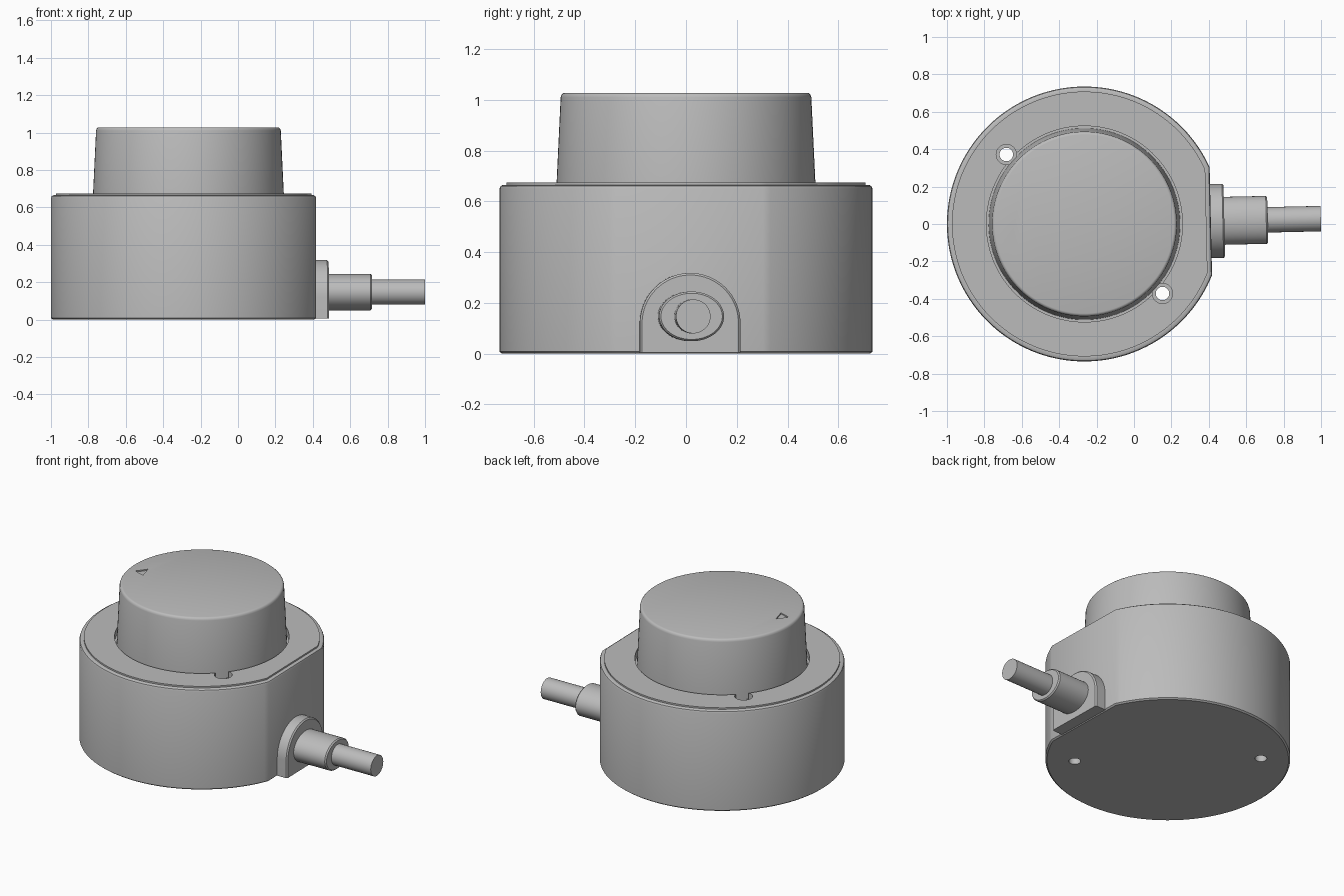
import bpy, bmesh, math
from mathutils import Matrix, Vector

if "Cube" in bpy.data.objects:
    bpy.data.objects.remove(bpy.data.objects["Cube"], do_unlink=True)

# One grey finish; everything is built around the housing axis, then placed
grey = bpy.data.materials.new("plain grey")
grey.use_nodes = True
COLOUR = (0.5, 0.5, 0.5, 1)
grey.diffuse_color = COLOUR
grey.node_tree.nodes["Principled BSDF"].inputs["Base Color"].default_value = COLOUR
PLACE = Matrix.Translation((-0.265, 0, 0)) @ Matrix.Rotation(math.radians(1.3), 4, "Z")


def loft(name, rings):
    """Skin a stack of equal-length point rings and cap both ends."""
    bm = bmesh.new()
    loops = [[bm.verts.new(PLACE @ Vector(p)) for p in ring] for ring in rings]
    for low, high in zip(loops, loops[1:]):
        for i in range(len(low)):
            j = (i + 1) % len(low)
            bm.faces.new((low[i], low[j], high[j], high[i]))
    bm.faces.new(loops[0][::-1])
    bm.faces.new(loops[-1])
    bmesh.ops.recalc_face_normals(bm, faces=bm.faces)
    mesh = bpy.data.meshes.new(name)
    bm.to_mesh(mesh)
    bm.free()
    mesh.materials.append(grey)
    obj = bpy.data.objects.new(name, mesh)
    bpy.context.collection.objects.link(obj)
    return obj


def circle(r, z, x=0, y=0, n=96):
    return [(x + r * math.cos(i * math.tau / n), y + r * math.sin(i * math.tau / n), z)
            for i in range(n)]


def flat_circle(r, flat, z, n=128):
    """Circle with its +x side cut straight."""
    a = math.acos(flat / r)
    angles = [a + (math.tau - 2 * a) * i / n for i in range(n + 1)]
    return [(r * math.cos(t), r * math.sin(t), z) for t in angles]


def oval(x, ry, rz, z=0.147, n=64):
    return [(x, ry * math.cos(i * math.tau / n), z + rz * math.sin(i * math.tau / n))
            for i in range(n)]


def arch(x, inset=0):
    """Upright plate outline with a round top."""
    r = 0.198 - inset
    top = [(x, r * math.cos(i * math.pi / 40), 0.12 + r * math.sin(i * math.pi / 40))
           for i in range(41)]
    return top + [(x, -r, 0.005), (x, r, 0.005)]


def select(obj):
    bpy.ops.object.select_all(action="DESELECT")
    obj.select_set(True)
    bpy.context.view_layer.objects.active = obj


def cut(obj, cutter):
    mod = obj.modifiers.new("cut", "BOOLEAN")
    mod.operation, mod.solver, mod.object = "DIFFERENCE", "EXACT", cutter
    select(obj)
    bpy.ops.object.modifier_apply(modifier="cut")
    bpy.data.objects.remove(cutter, do_unlink=True)


# Housing with a soft rim, a raised top plate and a flat on the cable side
housing = loft("housing", [
    flat_circle(0.725, 0.667, 0), flat_circle(0.735, 0.676, 0.008),
    flat_circle(0.735, 0.676, 0.650), flat_circle(0.731, 0.672, 0.660),
    flat_circle(0.722, 0.664, 0.665), flat_circle(0.708, 0.652, 0.665),
    flat_circle(0.708, 0.652, 0.675)])
cut(housing, loft("groove_cutter", [circle(0.524, 0.63), circle(0.524, 0.75)]))

# Two opposite counterbored screw holes
for side in (-1, 1):
    x, y = side * 0.409, -side * 0.381
    cut(housing, loft("bore_cutter", [circle(0.054, z, x, y, 32) for z in (0.56, 0.8)]))
    cut(housing, loft("hole_cutter", [circle(0.036, z, x, y, 32) for z in (-0.1, 0.7)]))

# Tapered knob with a rounded top edge and a small sunk triangle
knob = loft("knob", [circle(0.512, 0.625), circle(0.510, 0.675), circle(0.494, 1.010),
                     circle(0.491, 1.020), circle(0.485, 1.026), circle(0.478, 1.028)])
corners = ((-0.380, -0.012), (-0.430, -0.075), (-0.358, -0.100))
cut(knob, loft("pointer_cutter", [[(x, y, z) for x, y in corners] for z in (1.02, 1.1)]))

# Cable outlet on the flat
flange = loft("cable_flange", [arch(0.670), arch(0.740), arch(0.748, 0.008)])
sleeve = loft("cable_sleeve", [oval(0.73, 0.128, 0.098), oval(0.972, 0.128, 0.098),
                               oval(0.980, 0.121, 0.091)])
cable = loft("cable", [oval(0.97, 0.068, 0.067, n=48), oval(1.264, 0.068, 0.067, n=48)])

for obj in (housing, knob, flange, sleeve, cable):
    select(obj)
    bpy.ops.object.shade_smooth_by_angle(angle=math.radians(30))
